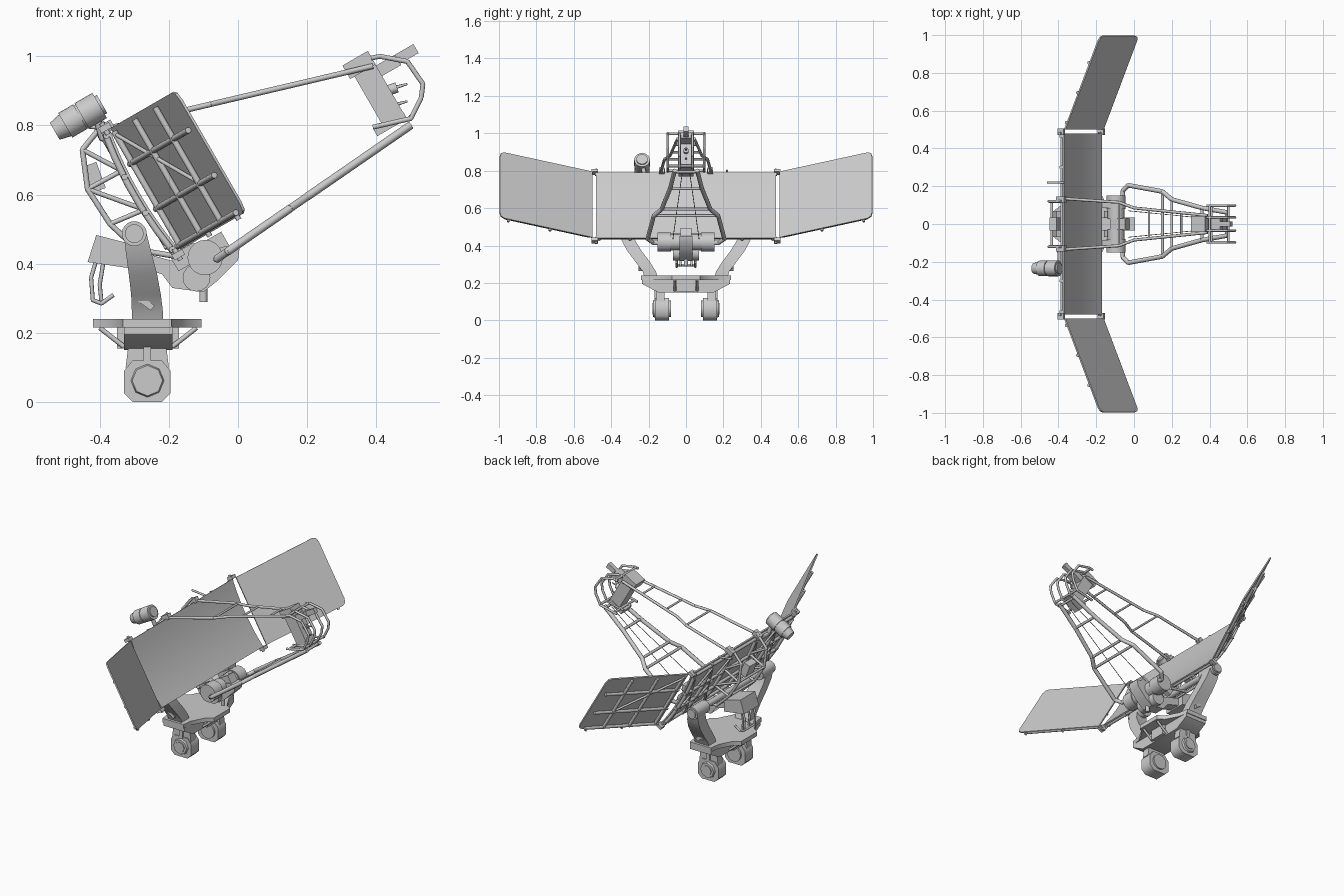
import bpy, bmesh, math
from mathutils import Vector, Matrix

C, S = math.cos(math.radians(30)), 0.5
V = Vector

def L(a, y, b):            # tilted reflector frame: a = facing direction, b = up the slope
    return V((-0.27 + C * a - S * b, y, 0.615 + S * a + C * b))

def sag(b):                # shallow curve of the centre panel
    return -0.018 * (1 - (b / 0.203) ** 2)

def W(s, b, t=0.0):        # wing frame: s = 0..1 along span, t = depth behind face
    return L(0.01 + 0.215 * s - 0.92 * t, 0.5 + 0.495 * s + 0.39 * t, b)

def xz(u, v, t):
    return V((u, t, v))

def cyl(bm, p, q, r1, r2=None, n=10):
    p, q = V(p), V(q)
    m = Matrix.Translation((p + q) / 2) @ (q - p).to_track_quat('Z', 'Y').to_matrix().to_4x4()
    bmesh.ops.create_cone(bm, cap_ends=True, segments=n, radius1=r1,
                          radius2=r1 if r2 is None else r2, depth=(q - p).length, matrix=m)

def path(bm, pts, r, n=8):
    for p, q in zip(pts, pts[1:]):
        cyl(bm, p, q, r, n=n)
    for p in pts[1:-1]:
        bmesh.ops.create_icosphere(bm, subdivisions=1, radius=r * 1.03, matrix=Matrix.Translation(p))

def prism(bm, pts, t0, t1, f=xz):
    a = [bm.verts.new(f(u, v, t0)) for u, v in pts]
    b = [bm.verts.new(f(u, v, t1)) for u, v in pts]
    n = len(pts)
    bm.faces.new(a)
    cap = bm.faces.new(b[::-1])
    for i in range(n):
        bm.faces.new((a[i], b[i], b[(i + 1) % n], a[(i + 1) % n]))
    return cap

def box(bm, c, size, tilt=0):
    m = Matrix.Translation(c) @ Matrix.Rotation(math.radians(-tilt), 4, 'Y') @ Matrix.Diagonal((*size, 1))
    bmesh.ops.create_cube(bm, size=1, matrix=m)

def loft(bm, secs):
    rings = [[bm.verts.new(p) for p in s] for s in secs]
    for a, b in zip(rings, rings[1:]):
        for i in range(len(a)):
            j = (i + 1) % len(a)
            bm.faces.new((a[i], a[j], b[j], b[i]))
    bm.faces.new(rings[0])
    bm.faces.new(rings[-1])

def done(name, bm, mirror=False):
    bmesh.ops.recalc_face_normals(bm, faces=bm.faces)
    for f in bm.faces:
        f.smooth = True
    for e in bm.edges:
        e.smooth = len(e.link_faces) == 2 and e.calc_face_angle(0) < 0.8
    me = bpy.data.meshes.new(name)
    bm.to_mesh(me)
    bm.free()
    ob = bpy.data.objects.new(name, me)
    bpy.context.collection.objects.link(ob)
    if mirror:
        mod = ob.modifiers.new('mirror', 'MIRROR')
        mod.use_axis = (False, True, False)
        mod.use_mirror_merge = False

# centre reflector panel, gently curved up the slope
bm = bmesh.new()
bs = [-0.203 + 0.0406 * i for i in range(11)]
loft(bm, [[L(sag(b), -0.48, b), L(sag(b), 0.48, b), L(sag(b) - 0.008, 0.48, b),
           L(sag(b) - 0.008, -0.48, b)] for b in bs])
done('centre_panel', bm)

# wing panels with clipped outer corners
bm = bmesh.new()
prism(bm, [(0, -0.203), (0.95, -0.203), (0.985, -0.195), (1, -0.17), (1, 0.17),
           (0.985, 0.195), (0.95, 0.203), (0, 0.203)], 0, 0.008, W)
done('wing_panel', bm, True)

# ribs on the back of the wings
bm = bmesh.new()
for b in (-0.19, -0.065, 0.085):
    cyl(bm, W(0.02, b, 0.016), W(0.93, b, 0.016), 0.009)
for s in (0.06, 0.38, 0.7):
    cyl(bm, W(s, -0.195, 0.017), W(s, 0.19, 0.017), 0.009)
cyl(bm, W(0.06, 0.18, 0.017), W(0.7, -0.06, 0.017), 0.006)
for s in (0.45, 0.9):
    cyl(bm, W(s, -0.212, 0.012), W(s, -0.19, 0.012), 0.008)
done('wing_ribs', bm, True)

# ribs on the back of the centre panel
bm = bmesh.new()
for b in (-0.19, -0.06, 0.06, 0.19):
    cyl(bm, L(sag(b) - 0.016, 0, b), L(sag(b) - 0.016, 0.48, b), 0.009)
for y in (0.12, 0.3, 0.465):
    path(bm, [L(sag(b) - 0.017, y, b) for b in bs[::2]], 0.010)
for y0, y1 in ((0.12, 0.3), (0.3, 0.465)):
    cyl(bm, L(-0.03, y0, -0.18), L(-0.03, y1, 0.18), 0.006)
    cyl(bm, L(-0.03, y1, -0.18), L(-0.03, y0, 0.18), 0.006)
done('centre_ribs', bm, True)

# hinge clamps bridging the gap between panels
bm = bmesh.new()
for b in (-0.212, 0.212):
    box(bm, L(-0.01, 0.488, b), (0.035, 0.034, 0.018), 30)
    cyl(bm, L(-0.012, 0.48, b * 0.9), L(-0.012, 0.48, b * 1.08), 0.008)
done('hinge_clamps', bm, True)

# rear truss carrying the panel
bm = bmesh.new()
T = [V((x, 0.12, z)) for x, z in ((-0.385, 0.81), (-0.45, 0.73), (-0.435, 0.616),
                                  (-0.37, 0.515), (-0.29, 0.44), (-0.17, 0.42))]
path(bm, T, 0.008)
for p, b in ((1, 0.08), (2, 0.08), (2, -0.05), (3, -0.05)):
    cyl(bm, T[p], L(-0.03, 0.12, b), 0.007)
for p in T[2:5]:
    cyl(bm, p, (p.x, 0, p.z), 0.007)
box(bm, L(-0.01, 0.13, 0.21), (0.05, 0.03, 0.03), 30)
done('rear_truss', bm, True)
bm = bmesh.new()
box(bm, (-0.415, 0, 0.65), (0.04, 0.07, 0.08), 20)
cyl(bm, (-0.46, 0.22, 0.8), (-0.37, 0.22, 0.79), 0.006)
done('rear_junction_box', bm)

# side canister
bm = bmesh.new()
d, o = V((C, 0, S)), V((-0.53, -0.235, 0.783))
for s, e, r, q in ((0, 0.035, 0.028, 0.036), (0.035, 0.085, 0.041, 0.041),
                   (0.085, 0.09, 0.037, 0.037), (0.09, 0.15, 0.042, 0.042), (0.15, 0.158, 0.03, 0.03)):
    cyl(bm, o + d * s, o + d * e, r, q, 20)
path(bm, [o + d * 0.13, L(-0.03, -0.22, 0.19), L(-0.03, -0.12, 0.2)], 0.012)
done('side_canister', bm)

# upper boom from the panel's top edge
bm = bmesh.new()
U = lambda x, y: V((x, y, 0.88 + 0.235 * x))
path(bm, [U(-0.38, 0.135), U(-0.08, 0.115), U(0.0, 0.085), U(0.39, 0.045)], 0.008)
for x, y in ((-0.08, 0.115), (0.08, 0.077), (0.25, 0.06)):
    cyl(bm, U(x, y), U(x, 0), 0.006)
done('upper_boom', bm, True)

# lower boom, bowed out around the hub
bm = bmesh.new()
B = lambda x, y: V((x, y, 0.456 + 0.69 * x))
path(bm, [B(-0.06, 0.1), B(-0.06, 0.175), B(-0.03, 0.205), B(0.15, 0.172), B(0.2, 0.13),
          B(0.36, 0.085), B(0.5, 0.06)], 0.012)
for x, y in ((0.15, 0.175), (0.2, 0.13), (0.36, 0.085), (0.49, 0.06)):
    cyl(bm, B(x, y), B(x, 0), 0.008)
cyl(bm, B(0.48, 0.02), B(-0.03, 0.07), 0.002, n=5)
done('lower_boom', bm, True)

# receiver head at the boom tip
bm = bmesh.new()
box(bm, (0.41, 0, 0.885), (0.07, 0.075, 0.19), 30)
box(bm, (0.35, 0, 0.975), (0.085, 0.085, 0.045), 30)
box(bm, (0.45, 0, 0.985), (0.15, 0.025, 0.03), 30)
box(bm, (0.42, 0, 0.965), (0.1, 0.06, 0.035), 30)
box(bm, (0.44, 0, 0.805), (0.1, 0.08, 0.025), 30)
for z in (0.85, 0.9):
    cyl(bm, (0.42, 0, z), (0.49, 0, z + 0.02), 0.008, 0.003, 8)
    cyl(bm, (0.43, 0, z), (0.46, 0, z + 0.01), 0.015, n=10)
done('receiver_head', bm)

# guard hoops around the receiver
bm = bmesh.new()
for y in (0.035, 0.097):
    path(bm, [V((x, y, z)) for x, z in ((0.385, 0.995), (0.41, 1.0), (0.49, 0.985), (0.535, 0.92),
                                        (0.53, 0.88), (0.5, 0.82), (0.39, 0.795))], 0.007)
for x, z in ((0.4, 0.998), (0.41, 0.8), (0.5, 0.825)):
    cyl(bm, (x, 0, z), (x, 0.1, z), 0.007)
done('guard_hoops', bm, True)

# hub: cradle arm, rear block and twin drums
bm = bmesh.new()
prism(bm, [(-0.36, 0.41), (-0.22, 0.37), (-0.19, 0.33), (-0.1, 0.318), (-0.06, 0.35), (0, 0.41),
           (0.005, 0.45), (-0.04, 0.45), (-0.1, 0.43), (-0.16, 0.4), (-0.34, 0.45)], -0.035, 0.035)
prism(bm, [(-0.41, 0.483), (-0.3, 0.455), (-0.3, 0.385), (-0.435, 0.405)], -0.07, 0.07)
box(bm, (-0.07, 0, 0.44), (0.09, 0.06, 0.07), 30)
cyl(bm, (-0.1, 0, 0.29), (-0.1, 0, 0.35), 0.012)
done('hub_cradle', bm)
bm = bmesh.new()
cyl(bm, (-0.095, 0.03, 0.418), (-0.095, 0.08, 0.418), 0.045, n=20)
cyl(bm, (-0.095, 0.08, 0.418), (-0.095, 0.152, 0.418), 0.051, n=20)
cyl(bm, (-0.12, 0.035, 0.36), (-0.12, 0.07, 0.36), 0.04, n=16)
box(bm, (-0.15, 0.1, 0.42), (0.08, 0.03, 0.05), 30)
path(bm, [V((-0.41, 0.05, 0.41)), V((-0.425, 0.05, 0.36)), V((-0.42, 0.05, 0.295)),
          V((-0.395, 0.05, 0.285)), V((-0.36, 0.05, 0.31))], 0.006)
path(bm, [V((-0.39, 0.03, 0.4)), V((-0.4, 0.03, 0.34)), V((-0.395, 0.03, 0.29))], 0.006)
cyl(bm, (-0.42, 0.05, 0.295), (-0.42, 0, 0.295), 0.006)
done('hub_drums', bm, True)

# yoke arms and elevation bearings
bm = bmesh.new()
loft(bm, [[V((x - w, y - h, z)), V((x + w, y - h, z)), V((x + w, y + h, z)), V((x - w, y + h, z))]
          for x, y, z, w, h in ((-0.262, 0.18, 0.2, 0.046, 0.035), (-0.262, 0.195, 0.26, 0.045, 0.035),
                                (-0.266, 0.23, 0.31, 0.043, 0.038), (-0.275, 0.275, 0.37, 0.041, 0.038),
                                (-0.287, 0.31, 0.43, 0.037, 0.036), (-0.298, 0.325, 0.49, 0.033, 0.034))])
cyl(bm, (-0.3, 0.25, 0.487), (-0.3, 0.37, 0.487), 0.036, n=20)
cyl(bm, (-0.3, 0.37, 0.487), (-0.3, 0.38, 0.487), 0.027, n=20)
cyl(bm, (-0.3, 0, 0.487), (-0.3, 0.25, 0.487), 0.018, n=12)
box(bm, (-0.265, 0.24, 0.285), (0.045, 0.03, 0.018), -35)
done('yoke_arm', bm, True)

# base: cross-shaped deck over a tapered beam
bm = bmesh.new()
q = [(0.157, 0.075), (0.12, 0.1), (0.078, 0.18), (0.07, 0.24)]
deck = [(-0.263 + sx * u, sy * v) for sx, sy, pts in
        ((1, 1, q), (-1, 1, q[::-1]), (-1, -1, q), (1, -1, q[::-1])) for u, v in pts]
prism(bm, deck, 0.215, 0.24, lambda u, v, t: V((u, v, t)))
loft(bm, [[V((-0.26 + i * w, j * d, z)) for i, j in ((-1, -1), (1, -1), (1, 1), (-1, 1))]
          for w, d, z in ((0.07, 0.15, 0.15), (0.07, 0.235, 0.195), (0.07, 0.235, 0.22))])
box(bm, (-0.26, 0, 0.185), (0.18, 0.1, 0.06))
done('base_deck', bm)
bm = bmesh.new()
for sx in (-1, 1):
    cyl(bm, (-0.26 + sx * 0.14, 0.06, 0.215), (-0.26 + sx * 0.07, 0.06, 0.16), 0.007)
done('base_braces', bm, True)

# feet: octagonal housings with recessed outer faces
bm = bmesh.new()
cap = prism(bm, [(-0.305, 0), (-0.22, 0), (-0.195, 0.025), (-0.195, 0.09), (-0.22, 0.12),
                 (-0.305, 0.12), (-0.33, 0.09), (-0.33, 0.025)], 0.09, 0.165)
bmesh.ops.recalc_face_normals(bm, faces=bm.faces)
cyl(bm, (-0.262, 0.16, 0.062), (-0.262, 0.176, 0.062), 0.05, 0.044, n=8)
cyl(bm, (-0.262, 0.17, 0.062), (-0.262, 0.18, 0.062), 0.03, n=8)
cyl(bm, (-0.26, 0.08, 0.062), (-0.26, 0.092, 0.062), 0.045, n=16)
prism(bm, [(-0.325, 0.1), (-0.2, 0.1), (-0.215, 0.22), (-0.31, 0.22)], 0.115, 0.16)
box(bm, (-0.262, 0.162, 0.17), (0.022, 0.012, 0.12))
done('foot', bm, True)
